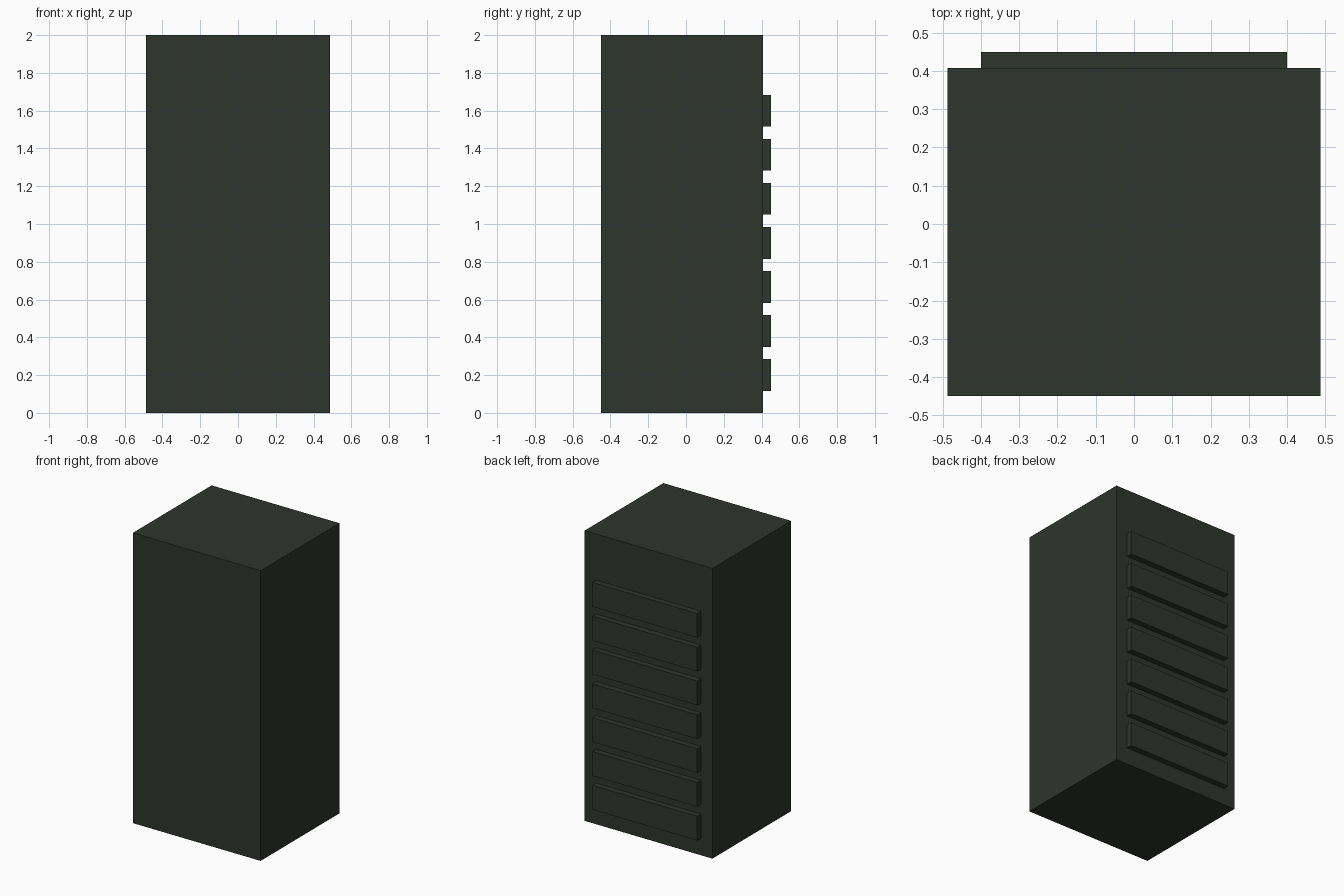
import bpy

if "Cube" in bpy.data.objects:
    bpy.data.objects.remove(bpy.data.objects["Cube"])

# One dark green-grey paint for everything
paint = bpy.data.materials.new("dark_green_grey")
paint.diffuse_color = (0.028, 0.035, 0.026, 1.0)
paint.use_nodes = True
paint.node_tree.nodes["Principled BSDF"].inputs["Base Color"].default_value = paint.diffuse_color


def box(name, x, y, z):
    """Box from (min, max) ranges on each axis."""
    bpy.ops.mesh.primitive_cube_add(size=1, location=[sum(r) / 2 for r in (x, y, z)])
    obj = bpy.context.object
    obj.name = name
    obj.scale = [r[1] - r[0] for r in (x, y, z)]
    bpy.ops.object.transform_apply(location=False, rotation=False, scale=True)
    obj.data.materials.append(paint)
    return obj


# Cabinet body
FRONT, BACK, REAR = -0.449, 0.408, 0.449
box("cabinet_body", (-0.487, 0.487), (FRONT, BACK), (0, 2))

# Seven raised slats on the back, slightly sunk into the body
for i in range(7):
    z = 0.117 + i * 0.233
    box(f"back_slat_{i + 1}", (-0.4, 0.4), (BACK - 0.01, REAR), (z, z + 0.167))
